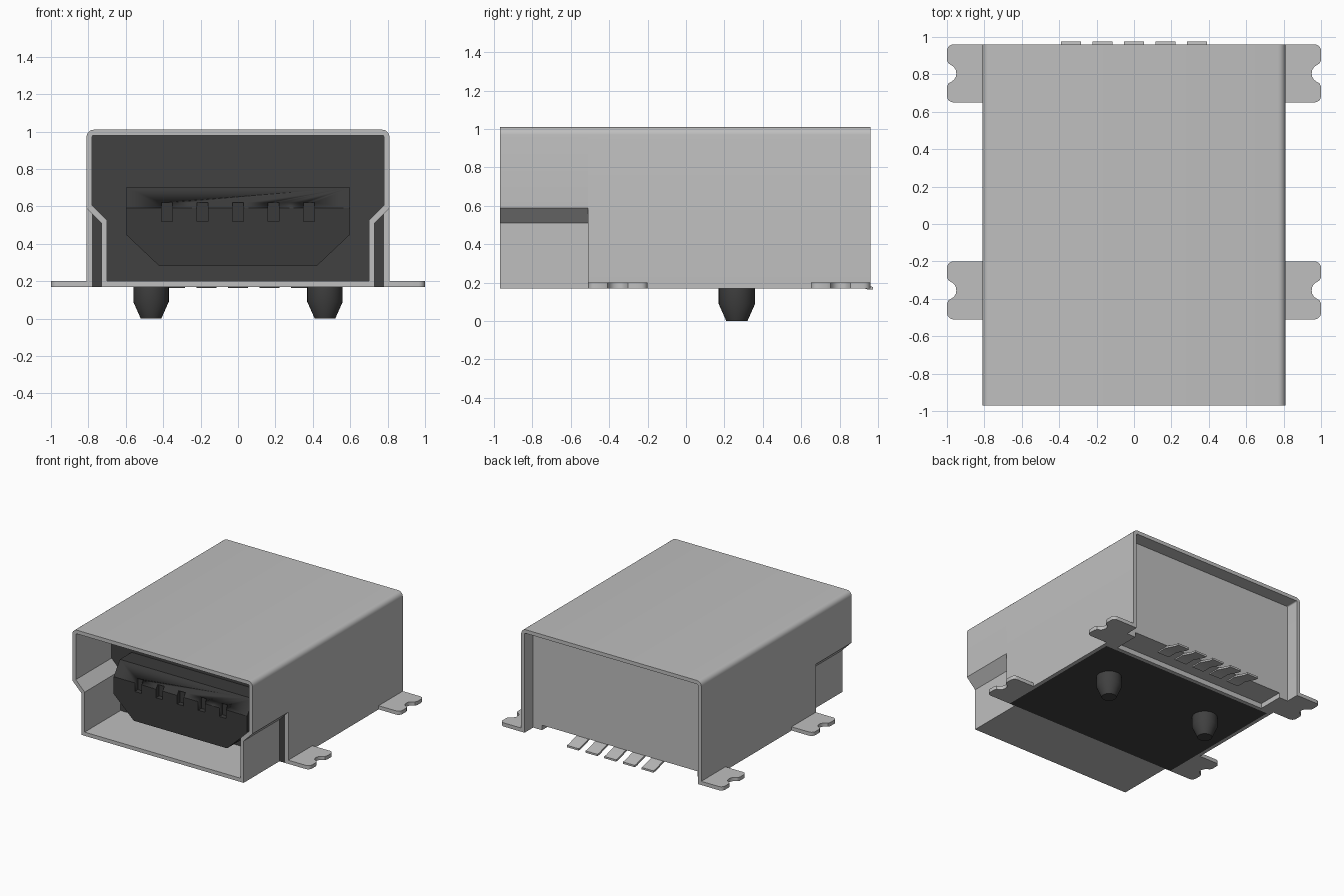
import bpy, bmesh, math
from mathutils import Vector

if "Cube" in bpy.data.objects:
    bpy.data.objects.remove(bpy.data.objects["Cube"])


def material(name, rgb):
    m = bpy.data.materials.new(name)
    m.use_nodes = True
    m.diffuse_color = (*rgb, 1)
    m.node_tree.nodes["Principled BSDF"].inputs["Base Color"].default_value = (*rgb, 1)
    return m


METAL = material("metal_grey", (0.52, 0.52, 0.52))
PLASTIC = material("black_plastic", (0.052, 0.052, 0.052))
DARK = material("dark_plastic", (0.042, 0.042, 0.042))


def finish(bm, name, mat):
    bmesh.ops.recalc_face_normals(bm, faces=bm.faces)
    mesh = bpy.data.meshes.new(name)
    bm.to_mesh(mesh)
    bm.free()
    mesh.materials.append(mat)
    obj = bpy.data.objects.new(name, mesh)
    bpy.context.collection.objects.link(obj)
    bpy.ops.object.select_all(action='DESELECT')
    obj.select_set(True)
    bpy.context.view_layer.objects.active = obj
    bpy.ops.object.shade_smooth_by_angle(angle=math.radians(30))
    return obj


def extrude(bm, points, offset):
    """Solid from a flat outline swept along offset."""
    face = bm.faces.new([bm.verts.new(p) for p in points])
    new = bmesh.ops.extrude_face_region(bm, geom=[face])["geom"]
    bmesh.ops.translate(bm, vec=offset, verts=[v for v in new if isinstance(v, bmesh.types.BMVert)])


def box(bm, x0, x1, y0, y1, z0, z1):
    extrude(bm, [(x0, y0, z0), (x1, y0, z0), (x1, y1, z0), (x0, y1, z0)], (0, 0, z1 - z0))


def mirrored(half):
    """Full profile from its +x half, running bottom right to bottom left."""
    return half + [(-x, z) for x, z in reversed(half)]


def arc(cx, cz, r, a0, a1, n=5):
    return [(cx + r * math.cos(math.radians(a0 + (a1 - a0) * i / n)),
             cz + r * math.sin(math.radians(a0 + (a1 - a0) * i / n))) for i in range(n + 1)]


def sheet(name, outer, inner, y0, y1, closed):
    """Folded sheet metal between an outer and an inner profile."""
    bm = bmesh.new()
    rows = [[bm.verts.new((x, y, z)) for x, z in prof]
            for prof, y in ((outer, y0), (inner, y0), (inner, y1), (outer, y1))]
    n = len(outer)
    for i in range(n if closed else n - 1):
        j = (i + 1) % n
        for k in range(4):
            a, b = rows[k], rows[(k + 1) % 4]
            bm.faces.new((a[i], a[j], b[j], b[i]))
    if not closed:
        for i in (0, n - 1):
            bm.faces.new([r[i] for r in rows])
    return finish(bm, name, METAL)


# Metal shell: rear hood and the narrower front mouth
top_out = arc(0.77, 0.97, 0.04, 0, 90)
top_in = arc(0.77, 0.97, 0.01, 0, 90)
sheet("shell_hood", mirrored([(0.81, 0.17)] + top_out),
      mirrored([(0.78, 0.17)] + top_in), -0.51, 0.96, False)
sheet("shell_mouth",
      mirrored([(0.73, 0.17), (0.73, 0.51), (0.81, 0.59)] + top_out),
      mirrored([(0.70, 0.20), (0.70, 0.525), (0.78, 0.605)] + top_in),
      -0.97, -0.51, True)

# Four mounting tabs with a notched, rounded outer edge
half_tab = [(0.95, 0.0), (0.953, 0.018), (0.962, 0.034), (0.976, 0.044), (0.992, 0.053),
            (1.0, 0.07)] + arc(0.965, 0.12, 0.035, 0, 90) + [(0.79, 0.155)]
outline = half_tab[::-1] + [(x, -v) for x, v in half_tab[1:]]
for side, s in (("left", 1), ("right", -1)):
    for place, yc in (("front", -0.355), ("rear", 0.805)):
        bm = bmesh.new()
        extrude(bm, [(s * x, yc + v, 0.17) for x, v in outline], (0, 0, 0.03))
        finish(bm, f"{place}_{side}_tab", METAL)

# Plastic body filling the hood
bm = bmesh.new()
box(bm, -0.78, 0.78, -0.51, 0.61, 0.17, 0.98)
finish(bm, "body", PLASTIC)

# Recessed rear panel with a shallow channel beneath for the pins
bm = bmesh.new()
box(bm, -0.78, 0.78, 0.61, 0.85, 0.21, 0.98)
box(bm, -0.78, 0.78, 0.61, 0.64, 0.17, 0.21)
for s in (-1, 1):
    box(bm, min(s * 0.70, s * 0.78), max(s * 0.70, s * 0.78), 0.64, 0.85, 0.17, 0.21)
finish(bm, "rear_panel", METAL)

# Tongue in the mouth, its upper front edge sloped back
half = [(0.42, 0.28), (0.60, 0.45), (0.60, 0.70)]
bm = bmesh.new()
extrude(bm, [(x, -0.74, z) for x, z in mirrored(half)], (0, 0.23, 0))
bmesh.ops.bisect_plane(bm, geom=bm.verts[:] + bm.edges[:] + bm.faces[:],
                       plane_co=(0, 0, 0.59), plane_no=(0, 0, 1))
for v in bm.verts:
    if v.co.z > 0.69 and v.co.y < -0.7:
        v.co.y = -0.66
tongue = finish(bm, "tongue", DARK)

# Five contact slots cut into the tongue
bm = bmesh.new()
for i in range(-2, 3):
    box(bm, i * 0.19 - 0.03, i * 0.19 + 0.03, -0.80, -0.70, 0.52, 0.62)
cutter = finish(bm, "slot_cutter", DARK)
cutter.hide_render = True
mod = tongue.modifiers.new("slots", 'BOOLEAN')
mod.operation = 'DIFFERENCE'
mod.solver = 'EXACT'
mod.object = cutter
bpy.ops.object.select_all(action='DESELECT')
tongue.select_set(True)
bpy.context.view_layer.objects.active = tongue
bpy.ops.object.modifier_apply(modifier=mod.name)
bpy.data.objects.remove(cutter)

# Five solder pins sloping down from the channel
pin = [(0.74, 0.215), (0.83, 0.215), (0.95, 0.18), (0.975, 0.178),
       (0.975, 0.163), (0.945, 0.165), (0.825, 0.20), (0.74, 0.20)]
for i in range(-2, 3):
    bm = bmesh.new()
    extrude(bm, [(i * 0.168 - 0.053, y, z) for y, z in pin], (0.106, 0, 0))
    finish(bm, f"pin_{i + 3}", METAL)

# Two tapered locating posts
for side, x in (("left", 0.465), ("right", -0.465)):
    bm = bmesh.new()
    rings = []
    for r, z in ((0.055, 0.0), (0.095, 0.09), (0.095, 0.18)):
        rings.append([bm.verts.new((x + r * math.cos(a * math.tau / 32),
                                    0.265 + r * math.sin(a * math.tau / 32), z)) for a in range(32)])
    for lo, hi in zip(rings, rings[1:]):
        for a in range(32):
            b = (a + 1) % 32
            bm.faces.new((lo[a], lo[b], hi[b], hi[a]))
    bm.faces.new(rings[0])
    bm.faces.new(rings[-1])
    finish(bm, f"{side}_post", PLASTIC)
